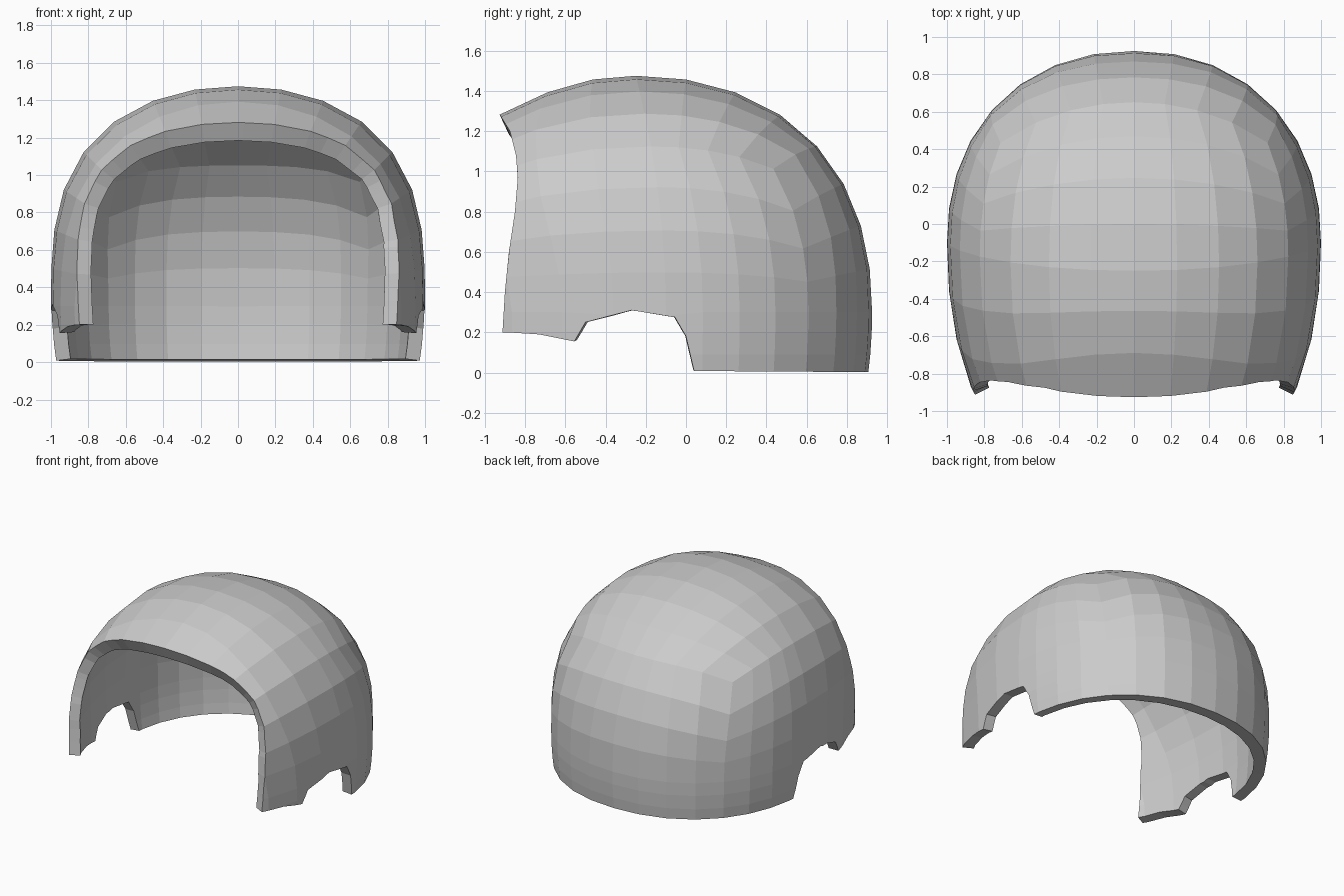
import bpy, bmesh, math

if "Cube" in bpy.data.objects:
    bpy.data.objects.remove(bpy.data.objects["Cube"])

P, Q, B = 2.1, 3.1, 2.17   # roundness: across, upward, front to back
BOX = (1.0, 0.91, 0.85)    # proportions of the panel seams


def make_object(name, bm):
    bmesh.ops.recalc_face_normals(bm, faces=bm.faces)
    mesh = bpy.data.meshes.new(name)
    bm.to_mesh(mesh)
    bm.free()
    obj = bpy.data.objects.new(name, mesh)
    bpy.context.collection.objects.link(obj)
    return obj


def arch_size(x, z):
    """How far out (x, z) lies, where 1 is on the arch x^P + z^Q = 1."""
    lo, hi = 1e-6, 4.0
    for _ in range(40):
        mid = (lo + hi) / 2
        if (x / mid) ** P + (z / mid) ** Q > 1:
            lo = mid
        else:
            hi = mid
    return hi


def dome_point(co):
    """Push a point of a subdivided cube onto the dome surface."""
    x, y, z = (math.tan(c * math.pi / 4) * s for c, s in zip(co, BOX))
    if co.z > 0:   # seams bow toward the corners
        y *= 1 + (-0.16 if co.y > 0 else 0.5) * (co.x * co.z) ** 2
    up = max(z, 0.0)
    r = (arch_size(abs(x), up) ** B + abs(y) ** B) ** (1 / B)
    nx, ny, nz = x / r, y / r, up / r
    yc = -0.1 - 0.15 * nz * nz
    ry = 0.925 - yc if ny > 0 else 1.44 - 0.42 * nz ** 3.5
    if z >= 0:
        return nx, yc + ny * ry, 0.3 + 1.175 * nz
    # lower skirt, drawn in slightly
    h = 0.3 + z * 0.6
    k = 1 - 0.02 * ((0.3 - h) / 0.3) ** 2
    return nx * k, (yc + ny * ry) * k, h


# solid dome from a subdivided cube
bm = bmesh.new()
bmesh.ops.create_cube(bm, size=2)
bmesh.ops.subdivide_edges(bm, edges=bm.edges[:], cuts=7, use_grid_fill=True)
floor = [f for f in bm.faces if all(v.co.z < -0.99 for v in f.verts)]
bmesh.ops.delete(bm, geom=floor, context='FACES')
for v in bm.verts:
    v.co = dome_point(v.co)
bmesh.ops.holes_fill(bm, edges=[e for e in bm.edges if e.is_boundary], sides=0)
helmet = make_object("helmet_shell", bm)

# side outline: face opening, cheek pieces, ear notches, neck edge
outline = [(-1.2, 1.7), (-0.925, 1.28), (-0.875, 1.2), (-0.845, 1.08),
           (-0.836, 0.97), (-0.85, 0.8), (-0.88, 0.6), (-0.9, 0.4),
           (-0.912, 0.2), (-0.73, 0.19), (-0.555, 0.155), (-0.5, 0.25),
           (-0.27, 0.31), (-0.055, 0.275), (0.0, 0.18), (0.04, 0.008),
           (1.3, 0.0), (1.3, 1.7)]
bm = bmesh.new()
face = bm.faces.new([bm.verts.new((-1.4, y, z)) for y, z in outline])
side = bmesh.ops.extrude_face_region(bm, geom=[face])["geom"]
for v in side:
    if isinstance(v, bmesh.types.BMVert):
        v.co.x = 1.4
# close the prism if the first end is open
bmesh.ops.holes_fill(bm, edges=[e for e in bm.edges if e.is_boundary], sides=0)
cutter = make_object("outline_cutter", bm)
cutter.hide_render = True

# trim the dome to the outline
mod = helmet.modifiers.new("trim", 'BOOLEAN')
mod.operation = 'INTERSECT'
mod.solver = 'EXACT'
mod.object = cutter
trimmed = bpy.data.meshes.new_from_object(
    helmet.evaluated_get(bpy.context.evaluated_depsgraph_get()))
helmet.modifiers.clear()
bpy.data.objects.remove(cutter)

# drop the flat cut walls to leave only the outer skin
bm = bmesh.new()
bm.from_mesh(trimmed)
bm.normal_update()
caps = [f for f in bm.faces if abs(f.normal.x) < 0.01]
bmesh.ops.delete(bm, geom=caps, context='FACES')
bmesh.ops.remove_doubles(bm, verts=bm.verts[:], dist=0.018)
bm.to_mesh(trimmed)
bm.free()
helmet.data = trimmed

# wall grown inward, thinner at the sides than on the crown
group = helmet.vertex_groups.new(name="wall_thickness")
for v in trimmed.vertices:
    group.add([v.index], 1 - 0.28 * v.normal.x ** 2, 'REPLACE')
wall = helmet.modifiers.new("wall", 'SOLIDIFY')
wall.thickness = 0.107
wall.offset = -1
wall.use_even_offset = True
wall.vertex_group = group.name
